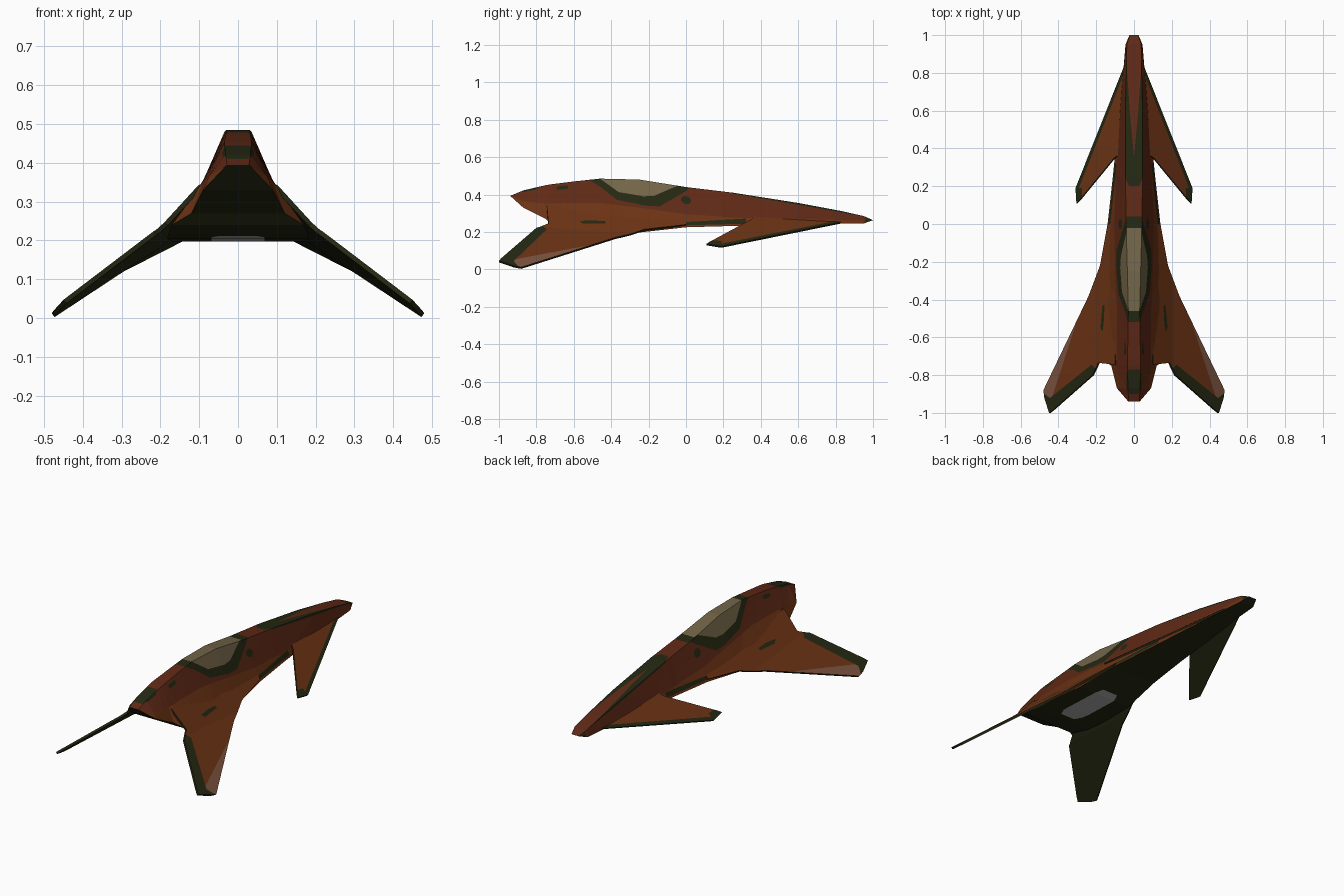
import bpy, bmesh
from mathutils import Vector

if "Cube" in bpy.data.objects:
    bpy.data.objects.remove(bpy.data.objects["Cube"])

# Colours (dark is last so solidified undersides clamp to it)
COLS = [("rust_red", (.115, .022, .008)), ("orange_brown", (.15, .033, .007)),
        ("canopy_beige", (.17, .13, .065)), ("pale_edge", (.20, .085, .05)),
        ("belly_grey", (.42, .42, .42)), ("dark_green", (.018, .021, .006))]
RED, ORANGE, BEIGE, PALE, GREY, DARK = range(6)
MATS = []
for n, c in COLS:
    m = bpy.data.materials.new(n)
    m.diffuse_color = (*c, 1)
    m.use_nodes = True
    m.node_tree.nodes["Principled BSDF"].inputs["Base Color"].default_value = m.diffuse_color
    MATS.append(m)


def paint(bm, zones):
    """Cut the flat pattern along each convex zone outline and colour the inside."""
    for mat, pts in zones:
        c = sum((Vector(p) for p in pts), Vector((0, 0))) / len(pts)
        lo = [min(p[i] for p in pts) for i in (0, 1)]
        hi = [max(p[i] for p in pts) for i in (0, 1)]
        lines = []
        for p, q in zip(pts, pts[1:] + pts[:1]):
            n = Vector((q[1] - p[1], p[0] - q[0]))
            if n.dot(c - Vector(p)) > 0:
                n = -n
            lines.append((Vector(p), n.normalized()))

        def near():
            return [f for f in bm.faces if all(
                max(v.co[i] for v in f.verts) > lo[i] - 1e-5 and
                min(v.co[i] for v in f.verts) < hi[i] + 1e-5 for i in (0, 1))]
        for p, n in lines:
            fs = near()
            geom = fs + list({e for f in fs for e in f.edges}) + list({v for f in fs for v in f.verts})
            bmesh.ops.bisect_plane(bm, geom=geom, dist=1e-5,
                                   plane_co=(*p, 0), plane_no=(*n, 0))
        for f in near():
            m = f.calc_center_median().to_2d()
            if all((m - p).dot(n) < 1e-5 for p, n in lines):
                f.material_index = mat


def finish(name, bm, fold, thick=0):
    """Fold the flat pattern into place, thicken and mirror it."""
    for v in bm.verts:
        v.co = fold(v.co.x, v.co.y)
    bmesh.ops.remove_doubles(bm, verts=bm.verts, dist=1e-5)
    if not thick:
        bmesh.ops.triangulate(bm, faces=[f for f in bm.faces if len(f.verts) > 4])
    me = bpy.data.meshes.new(name)
    bm.to_mesh(me)
    bm.free()
    for m in MATS:
        me.materials.append(m)
    ob = bpy.data.objects.new(name, me)
    bpy.context.collection.objects.link(ob)
    if thick:
        s = ob.modifiers.new("thickness", 'SOLIDIFY')
        s.thickness, s.offset = thick, -1
        s.material_offset = s.material_offset_rim = 10
    mi = ob.modifiers.new("mirror", 'MIRROR')
    mi.use_mirror_merge = not thick
    return ob


# Hull stations: y, then deck edge, shoulder and chine as (x, z)
ST = [(-.94, .028, .393, .03, .393, .03, .393),
      (-.87, .032, .422, .075, .365, .09, .33),
      (-.75, .035, .45, .09, .352, .12, .27),
      (-.72, .035, .455, .09, .352, .17, .24),
      (-.60, .032, .47, .09, .355, .18, .215),
      (-.46, .03, .485, .09, .355, .183, .205),
      (-.25, .035, .48, .10, .33, .17, .197),
      (0, .042, .44, .105, .295, .14, .225),
      (.25, .045, .41, .095, .277, .112, .232),
      (.60, .045, .355, .072, .27, .078, .24),
      (.83, .04, .312, .053, .264, .055, .245),
      (.95, .038, .285, .044, .265, .045, .245),
      (1.0, .022, .263, .024, .263, .024, .263)]


def hull_fold(u, y):
    """u runs round the section: 0 top centre, 1 deck, 2 shoulder, 3 chine, 4 keel."""
    i = 0
    while i < len(ST) - 2 and y > ST[i + 1][0]:
        i += 1
    a, b = ST[i], ST[i + 1]
    t = (y - a[0]) / (b[0] - a[0])
    s = [p + (q - p) * t for p, q in zip(a, b)]
    ring = [(0, s[2]), (s[1], s[2]), (s[3], s[4]), (s[5], s[6]), (0, s[6])]
    k = min(int(u + 1e-6), 3)
    (x0, z0), (x1, z1) = ring[k], ring[k + 1]
    w = u - k
    return Vector((x0 + (x1 - x0) * w, y, z0 + (z1 - z0) * w))


bm = bmesh.new()
grid = [[bm.verts.new((u, s[0], 0)) for u in range(5)] for s in ST]
for r0, r1 in zip(grid, grid[1:]):
    for k in range(4):
        f = bm.faces.new((r0[k], r0[k + 1], r1[k + 1], r1[k]))
        f.material_index = (RED, RED, ORANGE, DARK)[k]
paint(bm, [
    # nose stripe and nose tip
    (DARK, [(0, .2), (.6, .2), (1.06, .25), (1.12, .6), (1.2, .95), (1.3, 1.0), (0, 1.0)]),
    (DARK, [(1, .96), (3, .96), (3, 1.0), (1, 1.0)]),
    # canopy frame and glass
    (DARK, [(0, .04), (.9, .04), (1.15, .0), (1.85, -.14), (1.9, -.22), (1.8, -.37), (1, -.52), (0, -.52)]),
    (BEIGE, [(0, -.02), (.9, -.02), (1.5, -.17), (1.58, -.23), (1.5, -.36), (1, -.46), (0, -.46)]),
    # side port
    (DARK, [(1.34, -.012), (1.34, .012), (1.44, .027), (1.54, .027), (1.62, .012),
            (1.62, -.012), (1.54, -.027), (1.44, -.027)]),
    # tail patch and small vent
    (DARK, [(0, -.77), (.8, -.77), (1.15, -.80), (1.15, -.87), (.8, -.9), (0, -.9)]),
    (DARK, [(1.15, -.69), (1.32, -.69), (1.32, -.63), (1.15, -.63)]),
    # intake slot behind the foreplane
    (DARK, [(2.1, .32), (2.75, .32), (2.85, .0), (2.6, .0)]),
    # belly panel
    (GREY, [(4, -.56), (3.75, -.56), (3.63, -.51), (3.6, -.25), (3.7, -.2), (4, -.2)]),
])
finish("hull", bm, hull_fold)


def panel(name, outline, zones, fold, thick):
    bm = bmesh.new()
    f = bm.faces.new([bm.verts.new((x, y, 0)) for x, y in outline])
    f.normal_update()
    if f.normal.z < 0:
        f.normal_flip()
    f.material_index = ORANGE
    paint(bm, zones)
    return finish(name, bm, fold, thick)


# Main wings, blended up into the hull near the root
panel("main_wings",
      [(.10, 0), (.14, 0), (.18, -.22), (.24, -.38), (.48, -.88), (.475, -.92),
       (.45, -1.0), (.43, -.985), (.22, -.80), (.19, -.735), (.10, -.745)],
      [(ORANGE, [(.09, .01), (.21, .01), (.21, -.79), (.09, -.79)]),
       (PALE, [(.30, -.505), (.49, -.87), (.49, -.92), (.435, -.92)]),
       (DARK, [(.44, -.925), (.50, -.88), (.50, -1.01), (.44, -1.01)]),
       (DARK, [(.45, -.925), (.225, -.745), (.18, -.79), (.45, -1.02)]),
       (DARK, [(.157, -.43), (.167, -.43), (.178, -.55), (.166, -.57), (.158, -.5)])],
      lambda x, y: Vector((x, y, .012 - .833 * (x - .48) - .083 * (y + .88)
                           + .25 * max(0, .21 - x))), .012)

# Foreplanes beside the nose
panel("foreplanes",
      [(.03, .83), (.055, .83), (.31, .19), (.305, .11), (.29, .125), (.105, .35), (.06, .38)],
      [(DARK, [(.04, .83), (.07, .83), (.33, .19), (.292, .19)]),
       (DARK, [(.275, .19), (.33, .19), (.33, .10), (.275, .10)])],
      lambda x, y: Vector((x, y, .253 - .795 * (x - .055) - .114 * (y - .83))), .01)
